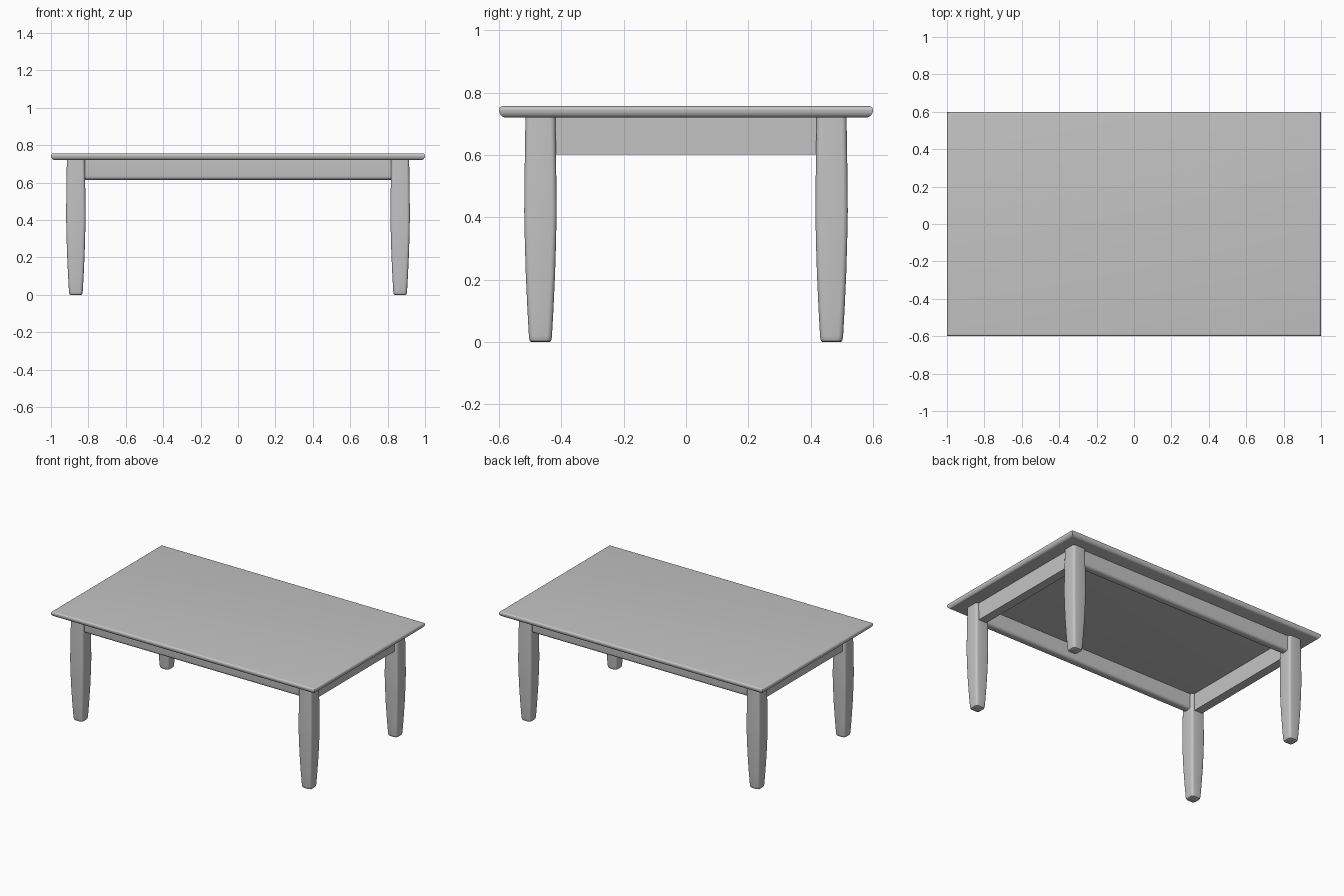
import bpy, bmesh, math
from mathutils import Matrix, Vector

if "Cube" in bpy.data.objects:
    bpy.data.objects.remove(bpy.data.objects["Cube"])

grey = bpy.data.materials.new("plain grey")
grey.diffuse_color = (0.55, 0.55, 0.55, 1)
grey.use_nodes = True
grey.node_tree.nodes["Principled BSDF"].inputs["Base Color"].default_value = grey.diffuse_color


def finish(bm, name, location=(0, 0, 0)):
    bmesh.ops.recalc_face_normals(bm, faces=bm.faces)
    mesh = bpy.data.meshes.new(name)
    bm.to_mesh(mesh)
    bm.free()
    mesh.materials.append(grey)
    obj = bpy.data.objects.new(name, mesh)
    obj.location = location
    bpy.context.collection.objects.link(obj)
    bpy.ops.object.select_all(action='DESELECT')
    obj.select_set(True)
    bpy.context.view_layer.objects.active = obj
    bpy.ops.object.shade_smooth_by_angle(angle=math.radians(35))
    return obj


def outline(hx, hy, r, steps):
    """Rectangle outline with corners rounded by r (sharp if steps is 0)."""
    if steps == 0:
        return [(hx, hy), (-hx, hy), (-hx, -hy), (hx, -hy)]
    pts = []
    for q, (sx, sy) in enumerate([(1, 1), (-1, 1), (-1, -1), (1, -1)]):
        for i in range(steps + 1):
            a = math.pi / 2 * (q + i / steps)
            pts.append((sx * (hx - r) + r * math.cos(a), sy * (hy - r) + r * math.sin(a)))
    return pts


def loft(name, levels, r=0, steps=0, location=(0, 0, 0)):
    """Stack outlines given as (half x, half y, z) and skin them."""
    bm = bmesh.new()
    rings = [[bm.verts.new((x, y, z)) for x, y in outline(hx, hy, r, steps)]
             for hx, hy, z in levels]
    n = len(rings[0])
    for a, b in zip(rings, rings[1:]):
        for i in range(n):
            j = (i + 1) % n
            bm.faces.new((a[i], a[j], b[j], b[i]))
    bm.faces.new(rings[0][::-1])
    bm.faces.new(rings[-1])
    return finish(bm, name, location)


def rail(name, size, location, round_bottom=0):
    """Box rail, optionally with rounded lower long edges (along x)."""
    bm = bmesh.new()
    bmesh.ops.create_cube(bm, size=1, matrix=Matrix.Diagonal(Vector((*size, 1))))
    if round_bottom:
        edges = [e for e in bm.edges if all(v.co.z < 0 for v in e.verts)
                 and abs(e.verts[0].co.x - e.verts[1].co.x) > 0.01]
        bmesh.ops.bevel(bm, geom=edges, offset=round_bottom, segments=5,
                        profile=0.5, affect='EDGES')
    return finish(bm, name, location)


# Table top: mitred corners, edge rounded more below than above
Z0, Z1, R_LOW, R_UP = 0.72, 0.757, 0.024, 0.012
levels = []
for i in range(6):
    a = math.pi / 2 * i / 5
    d = R_LOW * (1 - math.sin(a))
    levels.append((1 - d, 0.6 - d, Z0 + R_LOW * (1 - math.cos(a))))
for i in range(6):
    a = math.pi / 2 * i / 5
    d = R_UP * (1 - math.cos(a))
    levels.append((1 - d, 0.6 - d, Z1 - R_UP * (1 - math.sin(a))))
loft("table_top", levels)

# Legs: rounded square section, swelling at mid height and tapering down
LX, LY = 0.867, 0.467
leg_profile = [(0.028, 0), (0.033, 0.003), (0.0355, 0.009), (0.037, 0.02),
               (0.042, 0.11), (0.047, 0.22), (0.050, 0.32), (0.052, 0.42),
               (0.0505, 0.56), (0.048, 0.722)]
for side, sx in (("left", -1), ("right", 1)):
    for end, sy in (("front", -1), ("back", 1)):
        loft(f"{end}_{side}_leg", [(w, w, z) for w, z in leg_profile],
             r=0.016, steps=4, location=(sx * LX, sy * LY, 0))

# Long rails, rounded underneath
for name, s in (("front_rail", -1), ("back_rail", 1)):
    rail(name, (1.66, 0.06, 0.107), (0, s * LY, 0.6685), round_bottom=0.02)

# Short rails, square and slightly deeper
for name, s in (("left_rail", -1), ("right_rail", 1)):
    rail(name, (0.06, 0.86, 0.12), (s * LX, 0, 0.662))
